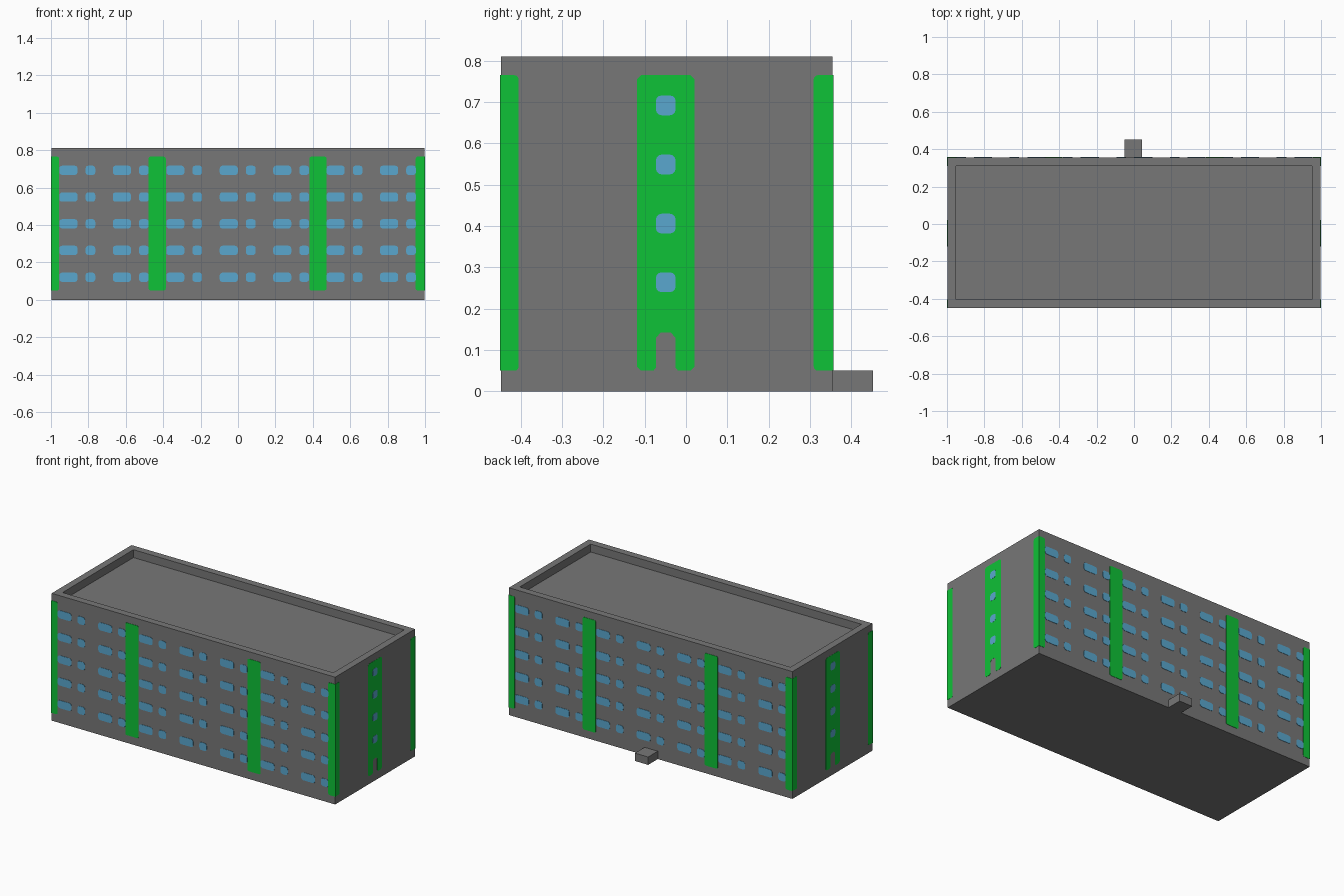
import bpy, bmesh, math
from mathutils import Vector

if "Cube" in bpy.data.objects:
    bpy.data.objects.remove(bpy.data.objects["Cube"], do_unlink=True)


def material(name, rgb):
    m = bpy.data.materials.new(name)
    m.use_nodes = True
    m.diffuse_color = (*rgb, 1)
    m.node_tree.nodes["Principled BSDF"].inputs["Base Color"].default_value = (*rgb, 1)
    return m


GREY = material("concrete grey", (0.185, 0.185, 0.185))
GREEN = material("panel green", (0.0045, 0.54, 0.038))
BLUE = material("window blue", (0.102, 0.39, 0.62))

# Wall planes and heights
X, Y0, Y1, H = 0.998, -0.448, 0.355, 0.81
ROWS = [0.12, 0.264, 0.406, 0.549, 0.692]
STRIP_Z = (0.05, 0.765)

# Facade frames: origin, horizontal direction, outward direction
FRAMES = {
    "front": (Vector((0, Y0, 0)), Vector((1, 0, 0)), Vector((0, -1, 0))),
    "back": (Vector((0, Y1, 0)), Vector((-1, 0, 0)), Vector((0, 1, 0))),
    "right_end": (Vector((X, 0, 0)), Vector((0, 1, 0)), Vector((1, 0, 0))),
    "left_end": (Vector((-X, 0, 0)), Vector((0, 1, 0)), Vector((-1, 0, 0))),
}


def finish(bm, name, mat):
    bmesh.ops.recalc_face_normals(bm, faces=bm.faces)
    me = bpy.data.meshes.new(name)
    bm.to_mesh(me)
    bm.free()
    me.materials.append(mat)
    ob = bpy.data.objects.new(name, me)
    bpy.context.collection.objects.link(ob)
    return ob


def box(bm, x0, x1, y0, y1, z0, z1):
    verts = bmesh.ops.create_cube(bm, size=1)["verts"]
    for v in verts:
        v.co = Vector((x0 if v.co.x < 0 else x1,
                       y0 if v.co.y < 0 else y1,
                       z0 if v.co.z < 0 else z1))


def rounded(u0, u1, v0, v1, r, left=True, right=True):
    """Rectangle outline, counter-clockwise, with rounded left and/or right corners."""
    pts = []
    for cu, cv, a, on in ((u0 + r, v0 + r, 180, left), (u1 - r, v0 + r, 270, right),
                          (u1 - r, v1 - r, 0, right), (u0 + r, v1 - r, 90, left)):
        if on:
            for k in range(4):
                t = math.radians(a + 30 * k)
                pts.append((cu + r * math.cos(t), cv + r * math.sin(t)))
        else:
            pts.append((u0 if a in (180, 90) else u1, v0 if a >= 180 else v1))
    return pts


def plates(name, frame, outlines, mat, thick):
    """Thin raised plates on one facade, joined into one object."""
    origin, along, out = FRAMES[frame]
    bm = bmesh.new()
    for outline in outlines:
        vs = [bm.verts.new(origin + along * u + Vector((0, 0, v))) for u, v in outline]
        face = bm.faces.new(vs)
        ext = bmesh.ops.extrude_face_region(bm, geom=[face], use_keep_orig=True)["geom"]
        for v in ext:
            if isinstance(v, bmesh.types.BMVert):
                v.co += out * thick
    finish(bm, name, mat)


# Main block with a recessed flat roof behind a parapet
bm = bmesh.new()
box(bm, -X, X, Y0, Y1, 0, H)
bm.normal_update()
roof = max(bm.faces, key=lambda f: f.calc_center_median().z)
bmesh.ops.inset_region(bm, faces=[roof], thickness=0.045, use_even_offset=True)
walls = bmesh.ops.extrude_face_region(bm, geom=[roof])["geom"]
bmesh.ops.translate(bm, verts=[v for v in walls if isinstance(v, bmesh.types.BMVert)],
                    vec=(0, 0, -0.05))
if roof.is_valid:
    bmesh.ops.delete(bm, geom=[roof], context="FACES_ONLY")
finish(bm, "building_block", GREY)

# Entrance step at the back
bm = bmesh.new()
box(bm, -0.05, 0.043, Y1, 0.452, 0, 0.05)
finish(bm, "entrance_step", GREY)

# Long facades: seven bays of one wide and one small window, four green strips
for side in ("front", "back"):
    windows = []
    for z in ROWS:
        for bay in range(7):
            u = -0.955 + bay * 2 / 7
            windows.append(rounded(u, u + 0.097, z - 0.025, z + 0.025, 0.015))
            windows.append(rounded(u + 0.14, u + 0.192, z - 0.025, z + 0.025, 0.015))
    plates(side + "_windows", side, windows, BLUE, 0.002)
    strips = [rounded(-1, -0.956, *STRIP_Z, 0.01, left=False),
              rounded(-0.478, -0.386, *STRIP_Z, 0.01),
              rounded(0.381, 0.473, *STRIP_Z, 0.01),
              rounded(0.95, 1, *STRIP_Z, 0.01, right=False)]
    plates(side + "_green_strips", side, strips, GREEN, 0.002)

# End walls: corner strips, a central strip notched around the doorway, small windows
z0, z1 = STRIP_Z
c = -0.049
for side in ("right_end", "left_end"):
    half = [(0.023, z0 + 0.008), (0.03, z0), (0.06, z0), (0.07, z0 + 0.01),
            (0.07, z1 - 0.01), (0.06, z1)]
    notch = [(-0.023, 0.13), (-0.012, 0.143), (0.012, 0.143), (0.023, 0.13)]
    centre = ([(c + u, v) for u, v in notch] + [(c + u, v) for u, v in half]
              + [(c - u, v) for u, v in reversed(half)])
    plates(side + "_green_strips", side,
           [rounded(Y0, -0.405, z0, z1, 0.01, left=False), centre,
            rounded(0.309, Y1, z0, z1, 0.01, right=False)], GREEN, 0.0012)
    plates(side + "_windows", side,
           [rounded(c - 0.024, c + 0.024, z - 0.024, z + 0.024, 0.014) for z in ROWS[1:]],
           BLUE, 0.002)
